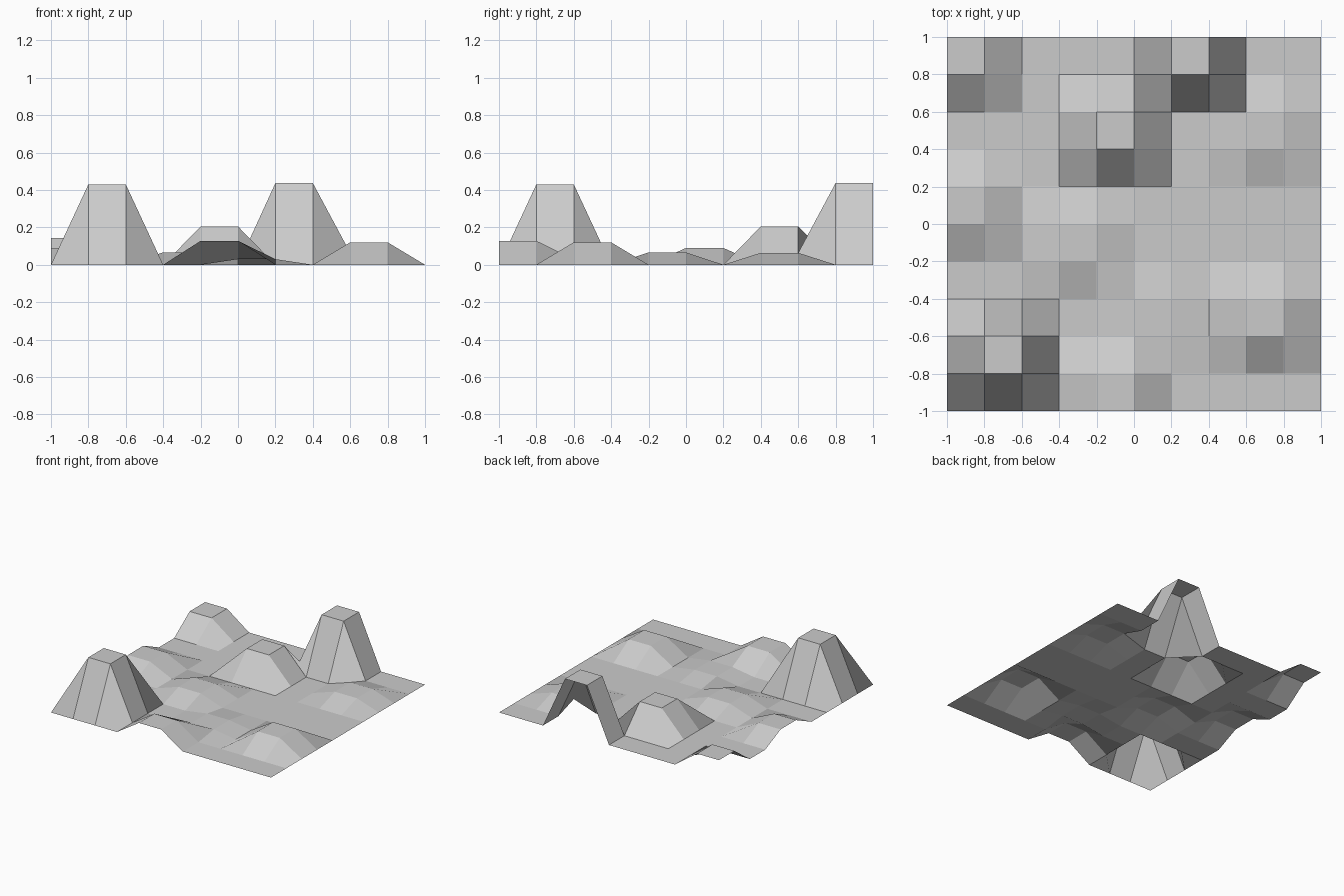
import bpy
import bmesh

if "Cube" in bpy.data.objects:
    bpy.data.objects.remove(bpy.data.objects["Cube"])

CELLS = 10
STEP = 2 / CELLS

# Raised grid cells: (column, row, height), counted from the front left corner
HILLS = [
    (1, 1, 0.43),   # tall front left peak
    (6, 9, 0.437),  # tall peak on the back edge
    (4, 7, 0.205),  # middle hill
    (8, 2, 0.12),   # front right hill
    (4, 0, 0.128),  # front edge hill
    (0, 9, 0.143),  # back left corner hill
    (0, 5, 0.09),   # left edge hill
    (3, 4, 0.066),  # low central mound
    (8, 7, 0.064),  # low right mound
    (5, 2, 0.03),   # faint rise
]


def height(col, row):
    """Height of a grid point: the tallest raised cell touching it."""
    return max((h for c, r, h in HILLS if col - c in (0, 1) and row - r in (0, 1)),
               default=0.0)


# Terrain sheet: a flat open grid with the chosen cells lifted
bm = bmesh.new()
points = [[bm.verts.new((c * STEP - 1, r * STEP - 1, height(c, r)))
           for c in range(CELLS + 1)] for r in range(CELLS + 1)]
for r in range(CELLS):
    for c in range(CELLS):
        bm.faces.new((points[r][c], points[r][c + 1],
                      points[r + 1][c + 1], points[r + 1][c]))
bm.normal_update()

mesh = bpy.data.meshes.new("terrain")
bm.to_mesh(mesh)
bm.free()
bpy.context.collection.objects.link(bpy.data.objects.new("terrain", mesh))
